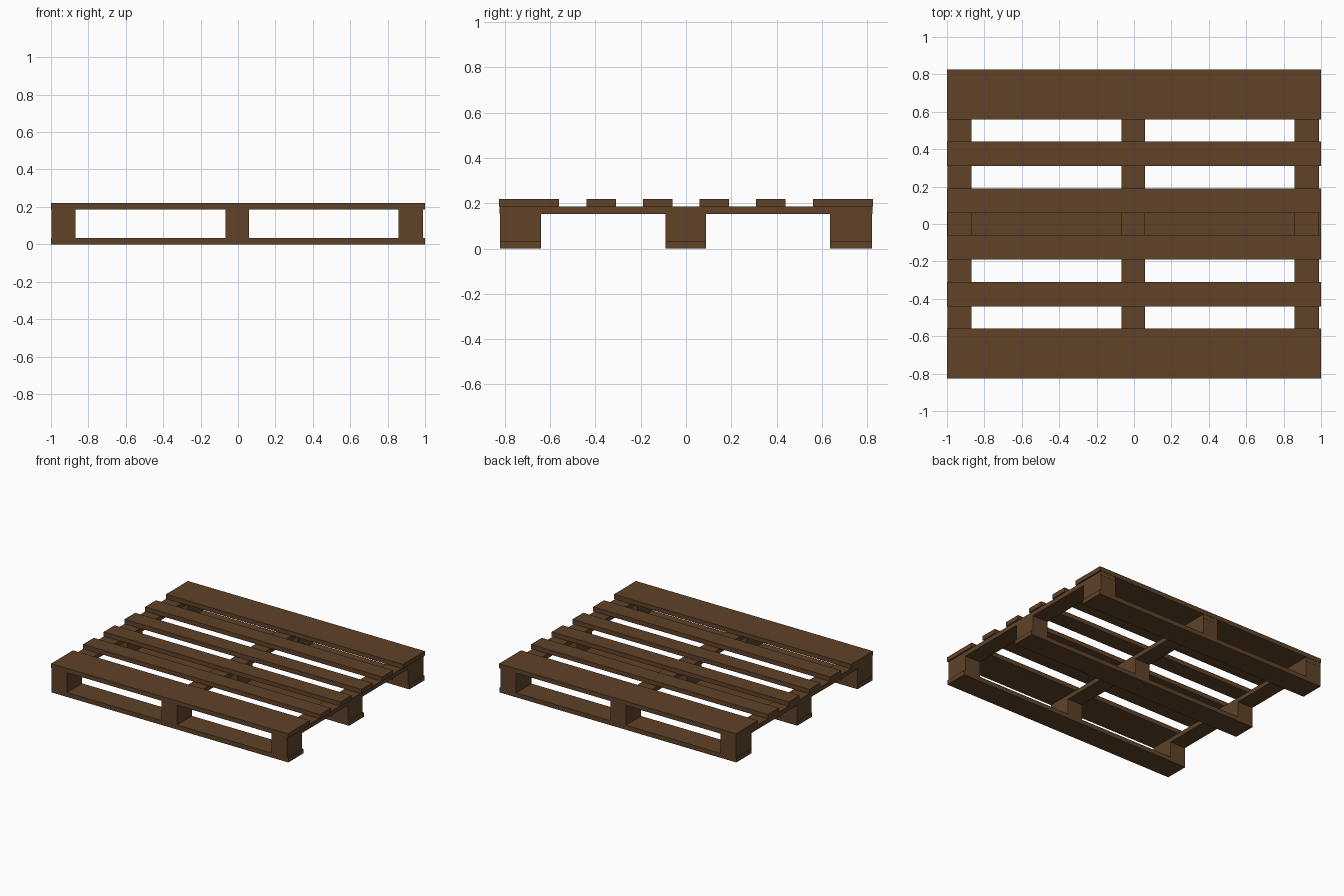
import bpy

if "Cube" in bpy.data.objects:
    bpy.data.objects.remove(bpy.data.objects["Cube"])

wood = bpy.data.materials.new("brown_wood")
wood.diffuse_color = (0.115, 0.055, 0.022, 1)
wood.use_nodes = True
wood.node_tree.nodes["Principled BSDF"].inputs["Base Color"].default_value = wood.diffuse_color


def plank(name, x, y, z):
    """Box spanning the (min, max) ranges on each axis."""
    bpy.ops.mesh.primitive_cube_add(size=1)
    ob = bpy.context.object
    ob.name = name
    for i, (lo, hi) in enumerate((x, y, z)):
        ob.location[i] = (lo + hi) / 2
        ob.scale[i] = hi - lo
    bpy.ops.object.transform_apply(location=True, rotation=False, scale=True)
    ob.data.materials.append(wood)
    return ob


FULL_X = (-1.0, 1.0)
COLUMNS = {"left": (-0.998, -0.868), "middle": (-0.068, 0.06), "right": (0.857, 0.99)}
ROWS = {"front": (-0.822, -0.64), "centre": (-0.09, 0.088), "back": (0.637, 0.822)}

# Deck boards: a wide one at each edge, two narrow ones per side, open centre gap
for kind, lo, hi in (("wide", 0.56, 0.825), ("outer", 0.31, 0.44), ("inner", 0.06, 0.19)):
    plank(f"{kind}_deck_board_back", FULL_X, (lo, hi), (0.186, 0.22))
    plank(f"{kind}_deck_board_front", FULL_X, (-hi, -lo), (0.186, 0.22))

# Cross stringers under the deck
for side, x in COLUMNS.items():
    plank(f"{side}_stringer", x, (-0.823, 0.823), (0.153, 0.186))

# Bottom runners, and spacer blocks between runners and stringers
for row, y in ROWS.items():
    plank(f"{row}_runner", FULL_X, y, (0, 0.034))
    for side, x in COLUMNS.items():
        plank(f"{row}_{side}_block", x, y, (0.034, 0.153))
